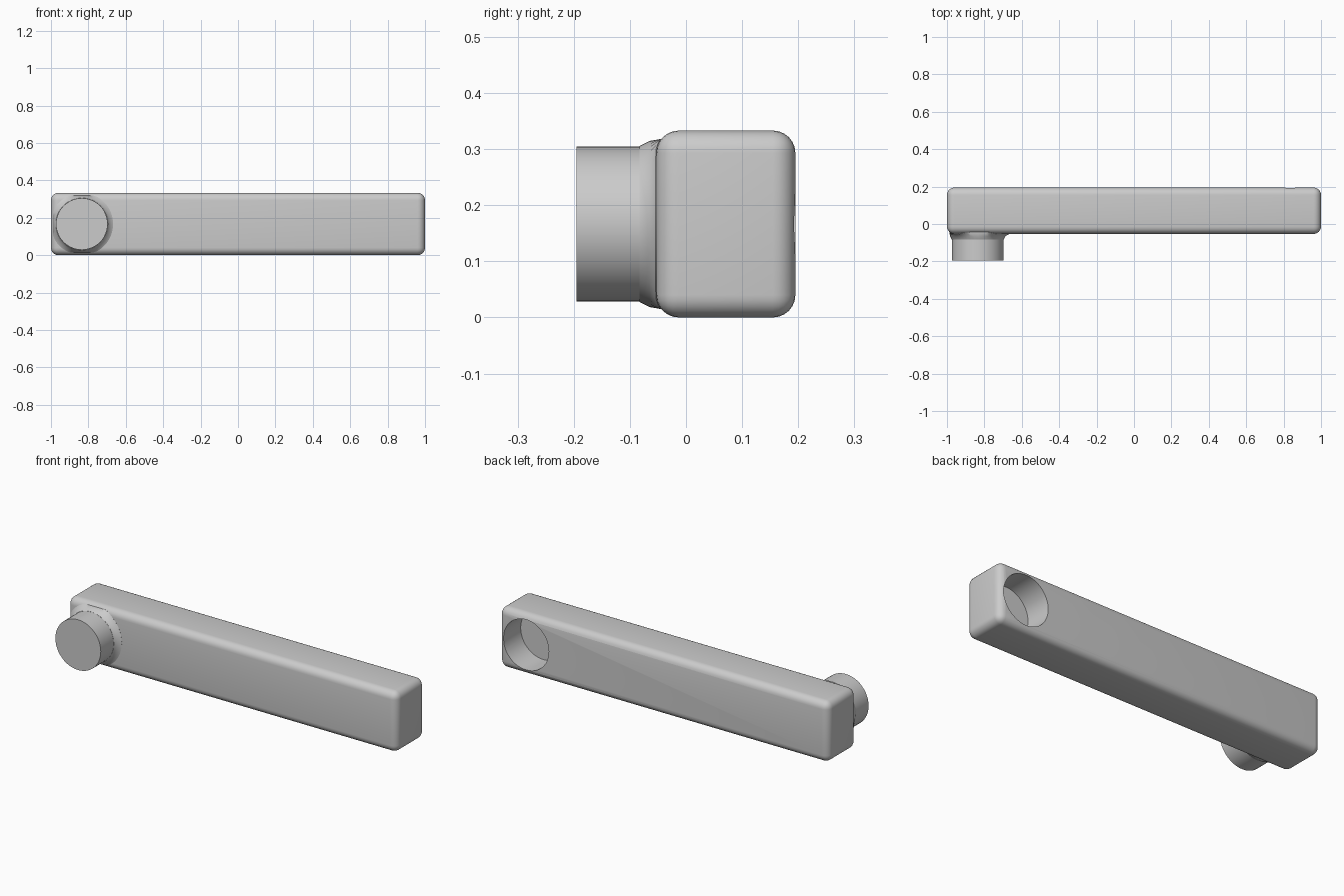
import bpy, bmesh, math
from mathutils import Vector

old = bpy.data.objects.get("Cube")
if old:
    bpy.data.objects.remove(old, do_unlink=True)

FRONT, BACK, HEIGHT, ROUND = -0.053, 0.195, 0.333, 0.04
PIN_X, MID_Z, PIN_R = 0.835, HEIGHT / 2, 0.138

grey = bpy.data.materials.new("plain grey")
grey.use_nodes = True
grey.diffuse_color = (0.6, 0.6, 0.6, 1)
grey.node_tree.nodes["Principled BSDF"].inputs["Base Color"].default_value = grey.diffuse_color


def make_object(name, bm):
    bmesh.ops.recalc_face_normals(bm, faces=bm.faces)
    mesh = bpy.data.meshes.new(name)
    bm.to_mesh(mesh)
    bm.free()
    mesh.materials.append(grey)
    obj = bpy.data.objects.new(name, mesh)
    bpy.context.collection.objects.link(obj)
    return obj


def smooth(obj, degrees=35):
    bpy.ops.object.select_all(action="DESELECT")
    obj.select_set(True)
    bpy.context.view_layer.objects.active = obj
    bpy.ops.object.shade_smooth_by_angle(angle=math.radians(degrees))


def lathe(name, x, rings, limit=None, sides=48):
    """Stack of circles along y, given as (y, radius), closed at both ends."""
    bm = bmesh.new()
    loops = []
    for y, r in rings:
        loop = []
        for i in range(sides):
            a = math.tau * i / sides
            p = Vector((x + r * math.cos(a), y, MID_Z + r * math.sin(a)))
            loop.append(bm.verts.new(limit(p) if limit else p))
        loops.append(loop)
    for a, b in zip(loops, loops[1:]):
        for i in range(sides):
            j = (i + 1) % sides
            bm.faces.new((a[i], a[j], b[j], b[i]))
    bm.faces.new(loops[0])
    bm.faces.new(loops[-1])
    return make_object(name, bm)


def hug_bar(p):
    """Keep a collar point within the bar outline and behind its rounded edge."""
    p.x = max(p.x, -0.988)
    p.z = min(max(p.z, 0.015), HEIGHT - 0.015)
    over = max(abs(p.z - MID_Z) - (MID_Z - ROUND), -p.x - (1 - ROUND), 0)
    if p.y > -0.06:
        p.y += ROUND - math.sqrt(max(ROUND ** 2 - over ** 2, 0))
    return p


# Rounded bar
bm = bmesh.new()
bmesh.ops.create_cube(bm, size=1)
for v in bm.verts:
    v.co = Vector((v.co.x * 2, v.co.y * (BACK - FRONT) + (BACK + FRONT) / 2,
                   v.co.z * HEIGHT + MID_Z))
bmesh.ops.bevel(bm, geom=bm.edges[:], offset=ROUND, segments=6, profile=0.5,
                affect="EDGES", clamp_overlap=True)
bar = make_object("bar", bm)

# Blind socket in the back of the far end
cutter = lathe("socket_cutter", PIN_X, [(BACK - 0.15, PIN_R), (BACK + 0.1, PIN_R)])
cutter.hide_render = True
cut = bar.modifiers.new("socket", "BOOLEAN")
cut.operation = "DIFFERENCE"
cut.solver = "EXACT"
cut.object = cutter
bpy.context.view_layer.objects.active = bar
bpy.ops.object.modifier_apply(modifier=cut.name)
bpy.data.objects.remove(cutter, do_unlink=True)
smooth(bar)

# Round pin on the front
smooth(lathe("pin", -PIN_X, [(-0.195, PIN_R), (0, PIN_R)]))

# Flared collar where the pin meets the bar
smooth(lathe("pin_collar", -PIN_X,
             [(-0.083, PIN_R + 0.001), (-0.065, 0.148), (-0.054, 0.167), (-0.03, 0.155)], hug_bar))
